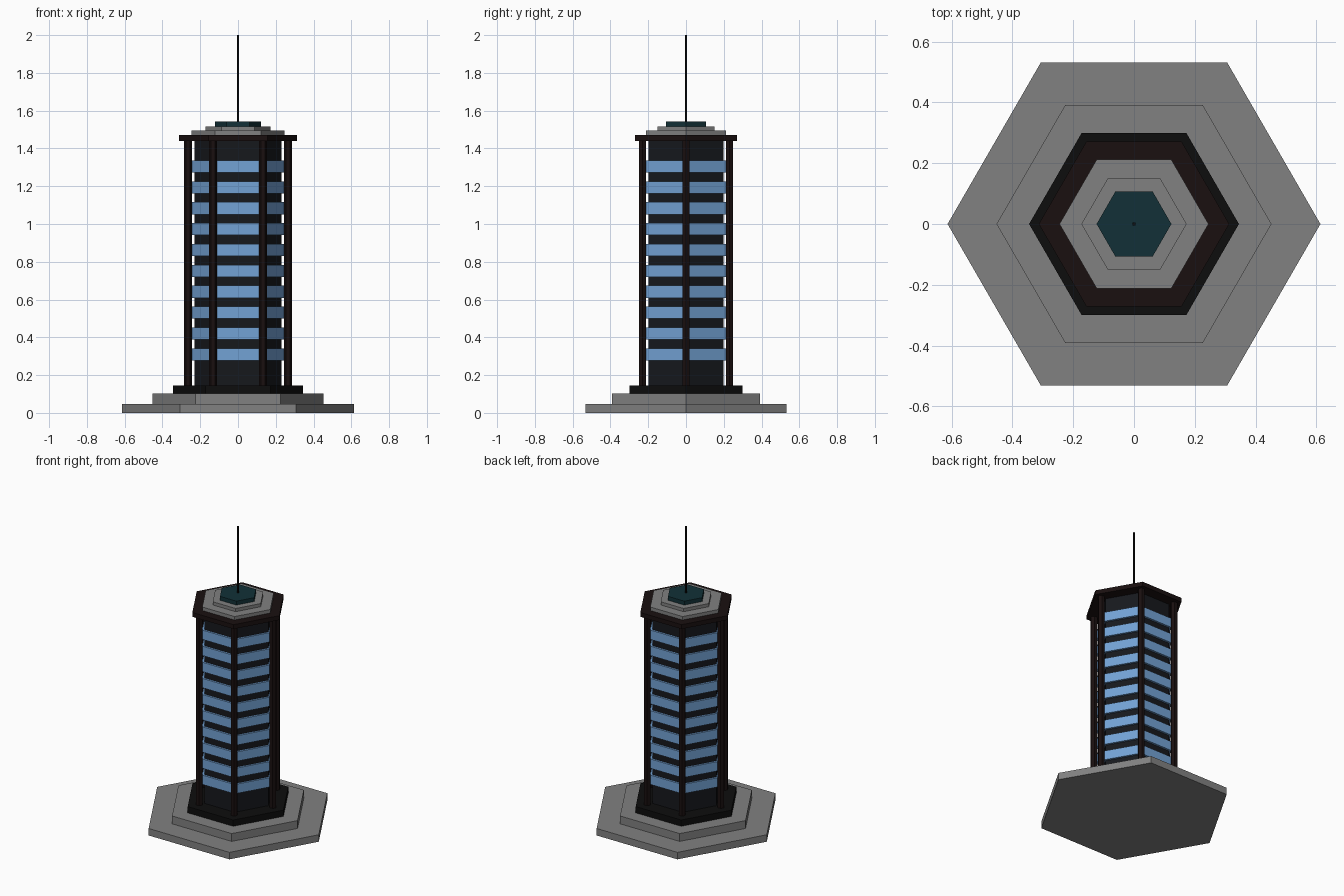
import bpy
from math import cos, sin, pi

if "Cube" in bpy.data.objects:
    bpy.data.objects.remove(bpy.data.objects["Cube"])


def material(name, rgb):
    m = bpy.data.materials.new(name)
    m.diffuse_color = (*rgb, 1)
    m.use_nodes = True
    m.node_tree.nodes["Principled BSDF"].inputs["Base Color"].default_value = m.diffuse_color
    return m


stone = material("stone", (0.22, 0.22, 0.22))
black = material("black", (0.004, 0.004, 0.004))
navy = material("navy", (0.008, 0.009, 0.012))
brown = material("dark_brown", (0.010, 0.005, 0.005))
teal = material("teal", (0.006, 0.03, 0.038))
glass = material("glass", (0.17, 0.36, 0.66))


def prism(name, radius, z0, z1, mat, x=0, y=0, sides=6):
    """Upright prism with one corner on the x axis."""
    bpy.ops.mesh.primitive_cylinder_add(
        vertices=sides, radius=radius, depth=z1 - z0,
        location=(x, y, (z0 + z1) / 2), rotation=(0, 0, pi / 2))
    ob = bpy.context.object
    ob.name = name
    ob.data.materials.append(mat)
    return ob


# Stepped base
prism("base_lower", 0.613, 0, 0.048, stone)
prism("base_upper", 0.452, 0.048, 0.102, stone)
prism("plinth", 0.345, 0.102, 0.145, black)

# Tower core and window bands
prism("core", 0.23, 0.145, 1.44, navy)
for i in range(10):
    z = 0.278 + i * 0.1105
    prism(f"window_band_{i + 1}", 0.246, z, z + 0.064, glass)

# Corner columns
for i in range(6):
    a = i * pi / 3
    prism(f"column_{i + 1}", 0.022, 0.145, 1.44, brown,
          0.265 * cos(a), 0.265 * sin(a))

# Roof and mast
prism("roof_slab", 0.313, 1.44, 1.47, brown)
prism("roof_step_lower", 0.245, 1.47, 1.494, stone)
prism("roof_step_upper", 0.173, 1.494, 1.516, stone)
prism("roof_cap", 0.123, 1.516, 1.543, teal)
prism("mast", 0.006, 1.543, 2.0, black, sides=8)
